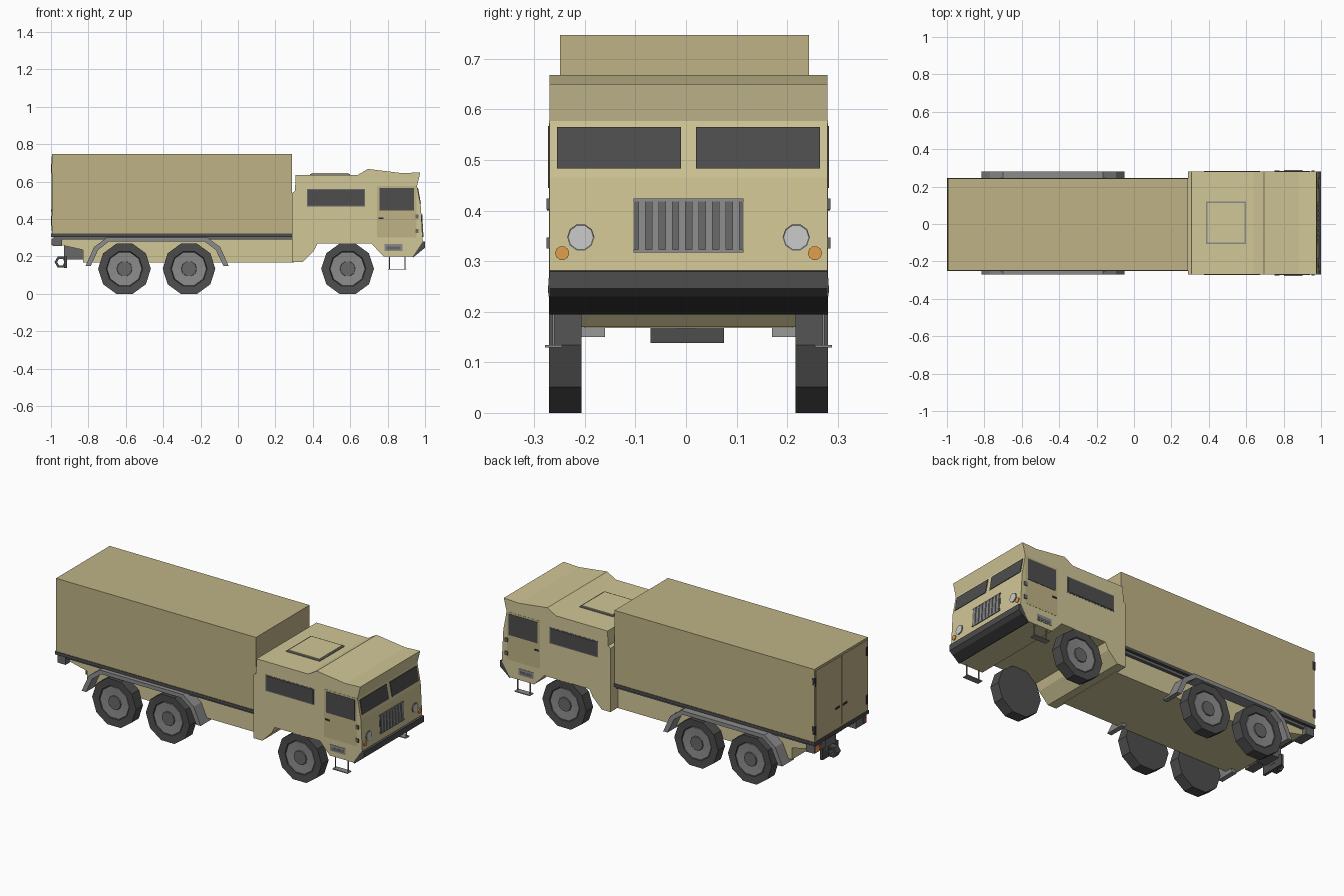
import bpy, bmesh, math

if "Cube" in bpy.data.objects:
    bpy.data.objects.remove(bpy.data.objects["Cube"])

YC = 0.005  # centre line of the vehicle


def mat(name, r, g, b):
    m = bpy.data.materials.new(name)
    m.diffuse_color = (r, g, b, 1)
    m.use_nodes = True
    m.node_tree.nodes["Principled BSDF"].inputs["Base Color"].default_value = m.diffuse_color
    return m


TAN = mat("tan", .64, .57, .31)
CANVAS = mat("canvas", .52, .45, .24)
DARK = mat("dark", .075, .075, .075)
BLACK = mat("black", .03, .03, .03)
GREY = mat("grey", .26, .26, .26)
MID = mat("mid_grey", .14, .14, .14)
LAMP = mat("lamp", .58, .58, .55)
AMBER = mat("amber", .75, .35, .07)
RED = mat("red", .35, .07, .04)


def finish(name, bm, m):
    bmesh.ops.remove_doubles(bm, verts=bm.verts, dist=1e-5)
    bmesh.ops.recalc_face_normals(bm, faces=bm.faces)
    me = bpy.data.meshes.new(name)
    bm.to_mesh(me)
    bm.free()
    me.materials.append(m)
    ob = bpy.data.objects.new(name, me)
    bpy.context.collection.objects.link(ob)
    return ob


def prism(name, pts, y0, y1, m):
    """Side profile (x, z) extruded across the vehicle from y0 to y1."""
    bm = bmesh.new()
    a = [bm.verts.new((x, y0, z)) for x, z in pts]
    b = [bm.verts.new((x, y1, z)) for x, z in pts]
    n = len(pts)
    bm.faces.new(a)
    bm.faces.new(b)
    for i in range(n):
        j = (i + 1) % n
        bm.faces.new((a[i], a[j], b[j], b[i]))
    return finish(name, bm, m)


def box(name, x0, x1, y0, y1, z0, z1, m):
    return prism(name, [(x0, z0), (x1, z0), (x1, z1), (x0, z1)], y0, y1, m)


def lathe(name, prof, centre, n, m, axis="y", side=1, closed=False):
    """Spin (radius, offset) profile about the y or x axis in n flat steps."""
    bm = bmesh.new()
    rings = []
    for r, d in prof:
        ring = []
        for k in range(n):
            t = 2 * math.pi * k / n
            u, w = r * math.cos(t), r * math.sin(t)
            p = (u, d * side, w) if axis == "y" else (d * side, u, w)
            ring.append(bm.verts.new([c + q for c, q in zip(centre, p)]))
        rings.append(ring)
    pairs = list(zip(rings, rings[1:])) + ([(rings[-1], rings[0])] if closed else [])
    for a, b in pairs:
        for k in range(n):
            j = (k + 1) % n
            bm.faces.new((a[k], a[j], b[j], b[k]))
    if not closed:
        bm.faces.new(rings[0])
        bm.faces.new(rings[-1])
    return finish(name, bm, m)


# cab body with wheel arch
cab = [(.29, .17), (.345, .17), (.405, .23), (.425, .268), (.715, .268), (.745, .235),
       (.78, .2), (.935, .2), (.988, .28), (.978, .465), (.957, .577), (.975, .65),
       (.88, .645), (.695, .668), (.64, .636), (.308, .636), (.305, .55), (.29, .54)]
prism("cab", cab, YC - .275, YC + .275, TAN)

# front bumper
prism("bumper", [(.984, .282), (1, .28), (1, .246), (.937, .197), (.93, .2)],
      YC - .275, YC + .275, DARK)
prism("bumper_lower", [(1.0, .247), (.994, .247), (.93, .199), (.937, .195)],
      YC - .275, YC + .275, BLACK)


def front_x(z):
    return .978 + (.465 - z) / .185 * .01


def front_plate(name, y0, y1, z0, z1, depth, m):
    a, b = front_x(z0), front_x(z1)
    prism(name, [(a - .01, z0), (a + depth, z0), (b + depth, z1), (b - .01, z1)], y0, y1, m)


# grille with upright slats
front_plate("grille", -.104, .114, .317, .424, .002, MID)
for i in range(8):
    y = -.089 + i * .0265
    front_plate("grille_slat", y - .005, y + .009, .322, .419, .005, GREY)
for z0, z1 in ((.317, .323), (.418, .424)):
    front_plate("grille_frame", -.104, .114, z0, z1, .005, GREY)

for s, side in ((-1, "left"), (1, "right")):
    # windscreen panes
    ys = sorted((YC + s * .015, YC + s * .26))
    prism("windscreen_" + side, [(.95, .483), (.978, .483), (.963, .565), (.945, .565)],
          ys[0], ys[1], DARK)
    # headlights and indicators
    lathe("headlight_rim_" + side, [(.027, -.01), (.027, .003)],
          (front_x(.347), YC + s * .213, .347), 10, MID, "x")
    lathe("headlight_" + side, [(.024, -.01), (.024, .005)],
          (front_x(.347), YC + s * .213, .347), 10, LAMP, "x")
    lathe("indicator_" + side, [(.014, -.01), (.014, .006)],
          (front_x(.316), YC + s * .25, .316), 10, AMBER, "x")

    def side_box(name, x0, x1, z0, z1, m, out=.002, depth=.01):
        a, b = sorted((YC + s * (.275 + out), YC + s * (.275 + out - depth)))
        return box(name + "_" + side, x0, x1, a, b, z0, z1, m)

    # door, windows and side fittings
    side_box("door", .743, .955, .30, .578, CANVAS, .001)
    side_box("door_window", .757, .941, .445, .567, DARK, .003)
    side_box("side_window_frame", .368, .68, .466, .56, MID, .001)
    side_box("side_window", .374, .674, .472, .554, DARK, .003)
    side_box("door_handle", .752, .778, .4, .408, BLACK, .005)
    for z in (.335, .412):
        side_box("door_hinge", .948, .966, z - .01, z + .012, MID, .006)
    side_box("foothold", .783, .88, .23, .267, GREY, .002)
    side_box("foothold_slot", .793, .87, .237, .252, MID, .003)

    # hanging step
    for x in (.81, .892):
        box("step_post_" + side, x - .003, x + .003, YC + s * .267 - .002, YC + s * .267 + .002,
            .13, .2, GREY)
    box("step_tread_" + side, .802, .9, YC + s * .267 - .017, YC + s * .267 + .017,
        .129, .134, GREY)

    # wheels
    for x, where in ((-.607, "rear"), (-.262, "middle"), (.586, "front")):
        c = (x, YC + s * .212, .134)
        tag = where + "_" + side
        lathe("tyre_" + tag, [(.09, 0), (.141, 0), (.141, .0635), (.098, .061), (.094, .054)],
              c, 10, DARK, side=s)
        lathe("rim_" + tag, [(.095, .05), (.093, .059), (.045, .056)], c, 10, GREY, side=s)
        lathe("hub_" + tag, [(.043, .05), (.04, .062)], c, 10, MID, side=s)

    # rear mudguard over both wheels
    guard = [(-.815, .15), (-.77, .25), (-.7, .302), (-.165, .302), (-.095, .25), (-.05, .15),
             (-.078, .15), (-.118, .235), (-.178, .28), (-.69, .28), (-.748, .235), (-.787, .15)]
    ys = sorted((YC + s * .165, YC + s * .276))
    prism("mudguard_" + side, guard, ys[0], ys[1], GREY)

    # tail lamp brackets
    box("tail_bracket_" + side, -.993, -.94, s * .19 - .05, s * .19 + .05, .255, .3, MID)
    box("tail_lamp_" + side, -.997, -.98, s * .205 - .03, s * .205, .262, .293, RED)
    box("tail_indicator_" + side, -.997, -.98, s * .22 - .015, s * .22 + .015, .262, .293, AMBER)

    # rear doors with hinges and handles
    ys = sorted((-.003 + s * .003, -.003 + s * .235))
    box("cargo_door_" + side, -.998, -.98, ys[0], ys[1], .335, .735, CANVAS)
    for z in (.39, .67):
        box("cargo_hinge_" + side, -1, -.98, s * .236 - .007, s * .236 + .007, z - .025, z + .025, BLACK)
    box("cargo_handle_" + side, -1, -.98, s * .035 - .018, s * .035 + .018, .44, .452, BLACK)

# roof hatch
box("hatch_frame", .385, .6, -.107, .12, .63, .641, GREY)
box("hatch", .393, .592, -.099, .112, .63, .645, TAN)

# cargo body and its floor frame
box("cargo_body", -.995, .29, -.249, .243, .32, .747, CANVAS)
box("cargo_floor", -1, .29, -.252, .246, .305, .323, DARK)
box("floor_frame", -.985, .29, -.235, .23, .29, .306, MID)

# chassis
prism("chassis", [(-.94, .3), (-.94, .26), (-.83, .235), (-.83, .168), (.3, .168), (.3, .3)],
      YC - .207, YC + .207, TAN)

# tow hitch
lathe("hitch_ring", [(.034, -.02), (.034, .02), (.02, .02), (.02, -.02)],
      (-.947, 0, .17), 6, DARK, closed=True)
box("hitch_bar", -.93, -.915, -.07, .075, .138, .2, DARK)
box("hitch_mount", -.93, -.82, -.05, .055, .185, .26, MID)
